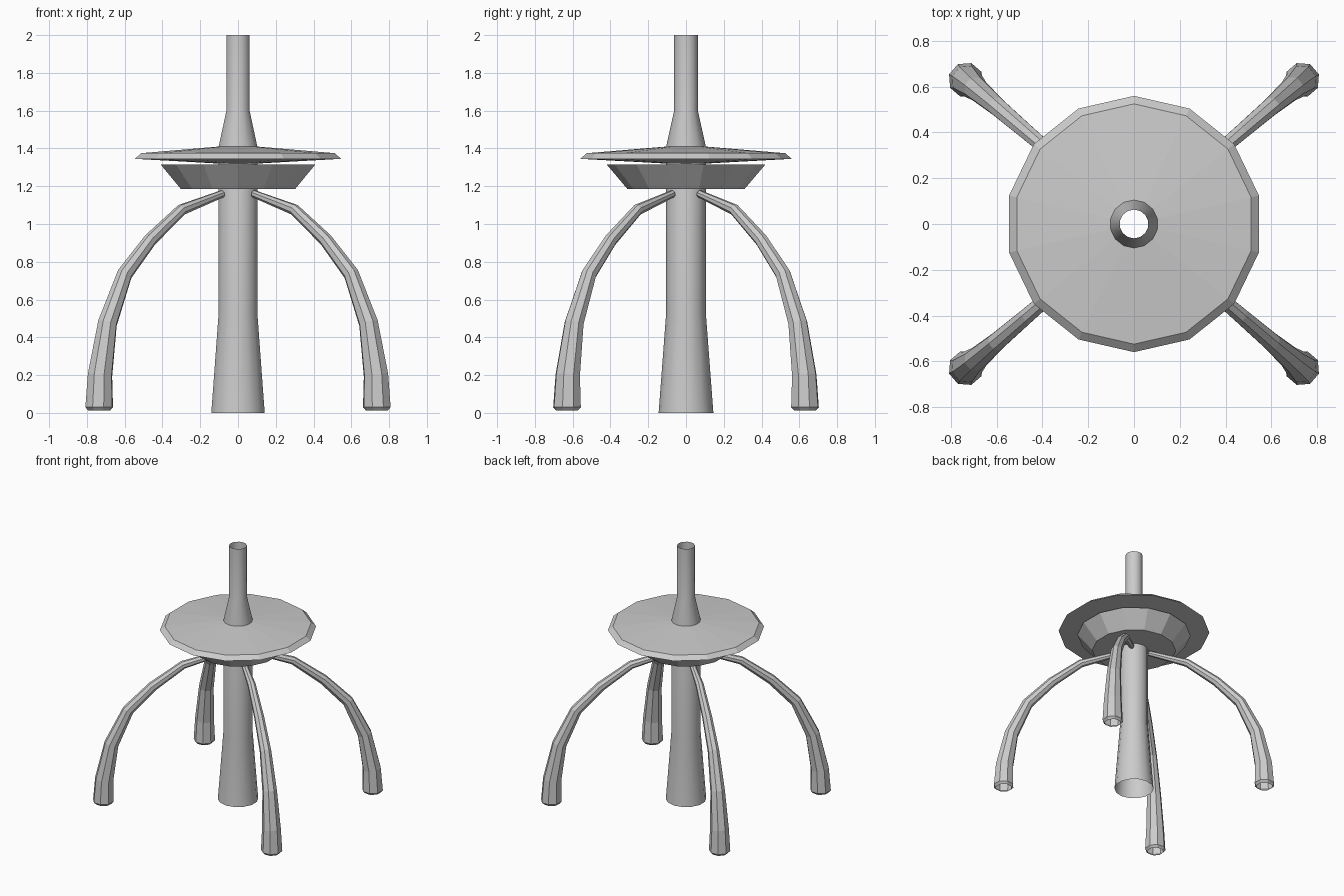
import bpy, bmesh
from math import sin, cos, pi, radians, atan2
from mathutils import Vector

cube = bpy.data.objects.get("Cube")
if cube:
    bpy.data.objects.remove(cube, do_unlink=True)

grey = bpy.data.materials.new("plain grey")
grey.use_nodes = True
colour = (0.6, 0.6, 0.6, 1)
grey.diffuse_color = colour
grey.node_tree.nodes["Principled BSDF"].inputs["Base Color"].default_value = colour


def skin(name, rings, smooth=False):
    """Join a list of equal-sized point rings into an open surface."""
    bm = bmesh.new()
    loops = [[bm.verts.new(p) for p in ring] for ring in rings]
    for a, b in zip(loops, loops[1:]):
        n = len(a)
        for i in range(n):
            j = (i + 1) % n
            bm.faces.new((a[i], a[j], b[j], b[i]))
    mesh = bpy.data.meshes.new(name)
    bm.to_mesh(mesh)
    bm.free()
    mesh.materials.append(grey)
    obj = bpy.data.objects.new(name, mesh)
    bpy.context.collection.objects.link(obj)
    if smooth:
        bpy.ops.object.select_all(action='DESELECT')
        obj.select_set(True)
        bpy.context.view_layer.objects.active = obj
        bpy.ops.object.shade_smooth_by_angle(angle=radians(30))
    return obj


def lathe(name, profile, sides=14, smooth=False):
    """Spin (radius, height) points about z, with a corner on the y axis."""
    angles = [pi / 2 + 2 * pi * i / sides for i in range(sides)]
    rings = [[(r * cos(a), r * sin(a), z) for a in angles] for r, z in profile]
    return skin(name, rings, smooth)


# Central tube, open at both ends
lathe("central_column", [(0.145, 0), (0.105, 0.53), (0.105, 1.41),
                         (0.063, 1.6), (0.063, 2)], smooth=True)

# Shallow bowl and the wide bevelled disc above it
lathe("lower_bowl", [(0.105, 1.185), (0.31, 1.185), (0.42, 1.315), (0.105, 1.315)])
lathe("upper_disc", [(0.105, 1.32), (0.56, 1.345), (0.525, 1.375), (0.105, 1.41)])

# Curved legs: reach from the axis, height, thickness radius
LEG = [(0.968, 0.012, 0.06), (0.968, 0.03, 0.077), (0.962, 0.2, 0.068),
       (0.91, 0.475, 0.053), (0.79, 0.735, 0.042), (0.613, 0.915, 0.036),
       (0.395, 1.075, 0.03), (0.11, 1.16, 0.02)]


def leg(name, azimuth, sides=8):
    out = Vector((cos(azimuth), sin(azimuth), 0))
    up = Vector((0, 0, 1))
    side = up.cross(out)
    rings = []
    for i, (reach, z, r) in enumerate(LEG):
        before, after = LEG[max(i - 1, 0)], LEG[min(i + 1, len(LEG) - 1)]
        lean = atan2(before[0] - after[0], after[1] - before[1])
        across = out * cos(lean) + up * sin(lean)
        if i < 2:
            across = out
        ring = []
        for k in range(sides):
            t = 2 * pi * (k + 0.5) / sides
            ring.append(out * reach + up * z + across * (r * cos(t)) + side * (r * sin(t)))
        rings.append(ring)
    return skin(name, rings)


splay = radians(40.6)
for name, azimuth in (("back_left_leg", splay), ("back_right_leg", pi - splay),
                      ("front_right_leg", pi + splay), ("front_left_leg", -splay)):
    leg(name, azimuth)
